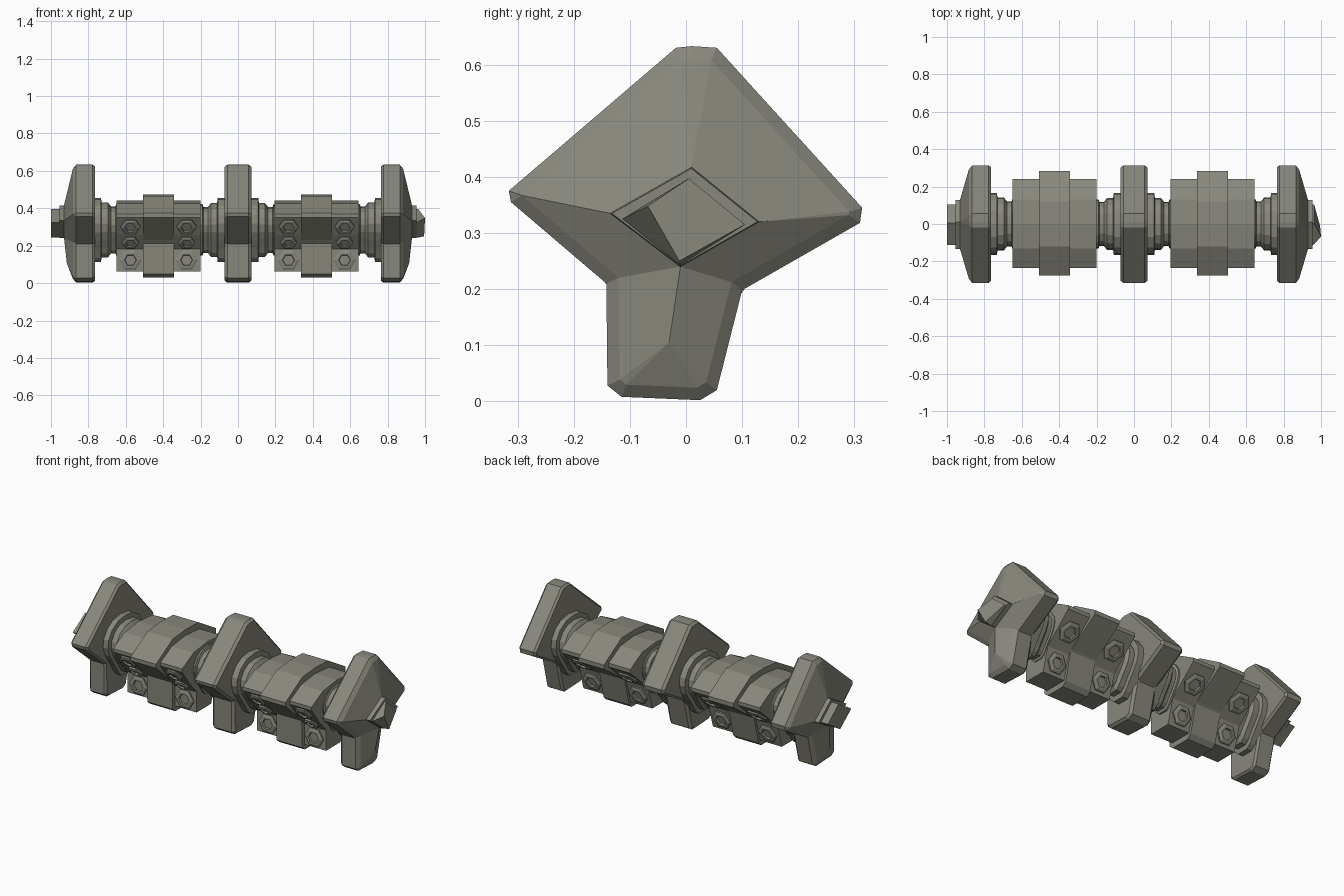
import bpy, bmesh, math
from mathutils import Vector, Matrix

if "Cube" in bpy.data.objects:
    bpy.data.objects.remove(bpy.data.objects["Cube"])

mat = bpy.data.materials.new("olive grey metal")
mat.diffuse_color = (0.25, 0.245, 0.205, 1)
mat.use_nodes = True
mat.node_tree.nodes["Principled BSDF"].inputs["Base Color"].default_value = mat.diffuse_color


def finish(name, bm):
    bmesh.ops.remove_doubles(bm, verts=bm.verts, dist=0.0005)
    bmesh.ops.recalc_face_normals(bm, faces=bm.faces)
    me = bpy.data.meshes.new(name)
    bm.to_mesh(me)
    bm.free()
    me.materials.append(mat)
    ob = bpy.data.objects.new(name, me)
    bpy.context.collection.objects.link(ob)
    return ob


def loft(name, rings, cap_end=True):
    """Join rings of (x, y, z) points with quads and cap the ends."""
    bm = bmesh.new()
    vs = [[bm.verts.new(p) for p in r] for r in rings]
    n = len(vs[0])
    for a, b in zip(vs, vs[1:]):
        for i in range(n):
            j = (i + 1) % n
            bm.faces.new((a[i], a[j], b[j], b[i]))
    bm.faces.new(vs[0])
    if cap_end:
        bm.faces.new(vs[-1])
    return finish(name, bm)


def at(x, prof):
    return [(x, y, z) for y, z in prof]


def inset(prof, d):
    """Offset a clockwise profile inwards by d."""
    out = []
    n = len(prof)
    for i in range(n):
        p, a, b = (Vector(prof[k % n]) for k in (i, i - 1, i + 1))
        e, f = (p - a).normalized(), (b - p).normalized()
        n1, n2 = Vector((e.y, -e.x)), Vector((f.y, -f.x))
        out.append(tuple(p + (n1 + n2) * d / (1 + n1.dot(n2))))
    return out


def scaled(prof, s, c=(0, 0.32)):
    return [(c[0] + (y - c[0]) * s, c[1] + (z - c[1]) * s) for y, z in prof]


# Kite-shaped plate with a foot (clockwise, seen from +x)
PLATE = [(-0.018, 0.63), (0.01, 0.633), (0.055, 0.63), (0.314, 0.345), (0.31, 0.318),
         (0.10, 0.198), (0.055, 0.02), (0.025, 0.002), (-0.115, 0.008),
         (-0.14, 0.028), (-0.142, 0.21), (-0.312, 0.355), (-0.316, 0.375)]
# Raised ridge each plate corner runs to on the outer face: (x, y, z)
T, R, B, L, F = ((0.93, 0.01, 0.417), (0.93, 0.13, 0.32), (0.93, -0.01, 0.24),
                 (0.93, -0.135, 0.335), (0.915, -0.03, 0.105))
RIDGE = [T, T, T, R, R, B, F, F, F, F, B, L, L]
DIAMOND = [(0.01, 0.417), (0.13, 0.32), (-0.01, 0.24), (-0.135, 0.335)]

loft("middle_plate", [at(-0.072, inset(PLATE, 0.012)), at(-0.057, PLATE),
                      at(0.057, PLATE), at(0.072, inset(PLATE, 0.012))])

for s, side in ((-1, "left"), (1, "right")):
    # End plates, with faceted outer faces
    loft(side + "_end_plate",
         [at(s * 0.765, inset(PLATE, 0.01)), at(s * 0.777, PLATE),
          at(s * 0.865, PLATE), at(s * 0.883, inset(PLATE, 0.022)),
          [(s * x, y, z) for x, y, z in RIDGE]], cap_end=False)
    # Boss on the end plate, with a slanted tip on the right and a square one on the left
    tip = [(0.005, 0.397), (0.105, 0.315), (-0.01, 0.243), (-0.113, 0.325)]
    loft(side + "_end_boss", [at(s * 0.9, DIAMOND), at(s * 0.955, scaled(DIAMOND, 0.98))])
    end = at(s, tip)
    if s > 0:
        end = [(0.963, 0.005, 0.397), (0.963, 0.105, 0.315), (0.995, -0.012, 0.25),
               (1.0, -0.068, 0.348)]
    loft(side + "_end_tip", [at(s * 0.94, tip), at(s * 0.958, tip), end])

# Barrel profiles: body and wider band, both narrowing to a foot like the plates
BODY = [(-0.13, 0.425), (0.0, 0.441), (0.13, 0.43), (0.24, 0.37), (0.24, 0.348),
        (0.075, 0.2), (0.035, 0.062), (-0.1, 0.062), (-0.1, 0.183),
        (-0.165, 0.256), (-0.235, 0.35), (-0.235, 0.37)]
BAND = [(-0.12, 0.465), (0.0, 0.475), (0.12, 0.472), (0.284, 0.375), (0.284, 0.35),
        (0.09, 0.215), (0.05, 0.055), (0.025, 0.03), (-0.095, 0.03), (-0.12, 0.05),
        (-0.125, 0.215), (-0.276, 0.352), (-0.276, 0.375)]


def bolt(name, x, k, r):
    """Hexagonal bolt head with a recessed centre, on edge k of the body profile."""
    a, b = Vector(BODY[k]), Vector(BODY[k + 1])
    p, e = a.lerp(b, 0.5), (b - a).normalized()
    bm = bmesh.new()
    rings = []
    for rad, h in ((r, -0.015), (r, 0.008), (r * 0.75, 0.014), (r * 0.55, 0.014), (r * 0.5, 0.004)):
        rings.append([bm.verts.new((rad * math.cos(i * math.pi / 3),
                                    rad * math.sin(i * math.pi / 3), h)) for i in range(6)])
    for u, v in zip(rings, rings[1:]):
        for i in range(6):
            j = (i + 1) % 6
            bm.faces.new((u[i], u[j], v[j], v[i]))
    bm.faces.new(rings[0])
    bm.faces.new(rings[-1])
    zax, xax = Vector((0, -e.y, e.x)), Vector((1, 0, 0))
    rot = Matrix((xax, zax.cross(xax), zax)).transposed().to_4x4()
    bm.transform(Matrix.Translation((x, p.x, p.y)) @ rot)
    finish(name, bm)


for cx, side in ((-0.425, "left"), (0.42, "right")):
    loft(side + "_barrel_body", [at(cx - 0.225, BODY), at(cx + 0.225, BODY)])
    loft(side + "_barrel_band", [at(cx - 0.083, BAND), at(cx + 0.083, BAND)])
    # Bolts on the slanted undersides and on the foot
    for dx in (-0.15, 0.15):
        bolt(side + "_front_upper_bolt", cx + dx, 9, 0.054)
        bolt(side + "_front_middle_bolt", cx + dx, 8, 0.046)
        bolt(side + "_front_lower_bolt", cx + dx, 7, 0.06)
        bolt(side + "_back_upper_bolt", cx + dx, 4, 0.064)
        bolt(side + "_back_lower_bolt", cx + dx, 5, 0.06)

# Rounded collars and necks of the shaft, narrower at the bottom
HALF = [(0.07, 0.447), (0.125, 0.415), (0.16, 0.365), (0.165, 0.32), (0.15, 0.27),
        (0.122, 0.225), (0.09, 0.18), (0.062, 0.135), (0.035, 0.112)]
COLLAR = [(0, 0.456)] + HALF + [(-y, z) for y, z in HALF[::-1]]


def shaft(name, steps):
    loft(name, [at(x, scaled(COLLAR, r / 0.17, (0, 0.285))) for x, r in steps])


for s, side in ((-1, "left"), (1, "right")):
    shaft(side + "_inner_neck", [(s * x, r) for x, r in
          ((0.05, 0.17), (0.108, 0.17), (0.112, 0.142), (0.145, 0.142),
           (0.16, 0.122), (0.185, 0.122), (0.19, 0.136), (0.21, 0.136))])
    shaft(side + "_outer_neck", [(s * x, r) for x, r in
          ((0.78, 0.17), (0.733, 0.17), (0.729, 0.145), (0.695, 0.145),
           (0.68, 0.125), (0.655, 0.125), (0.65, 0.136), (0.63, 0.136))])
